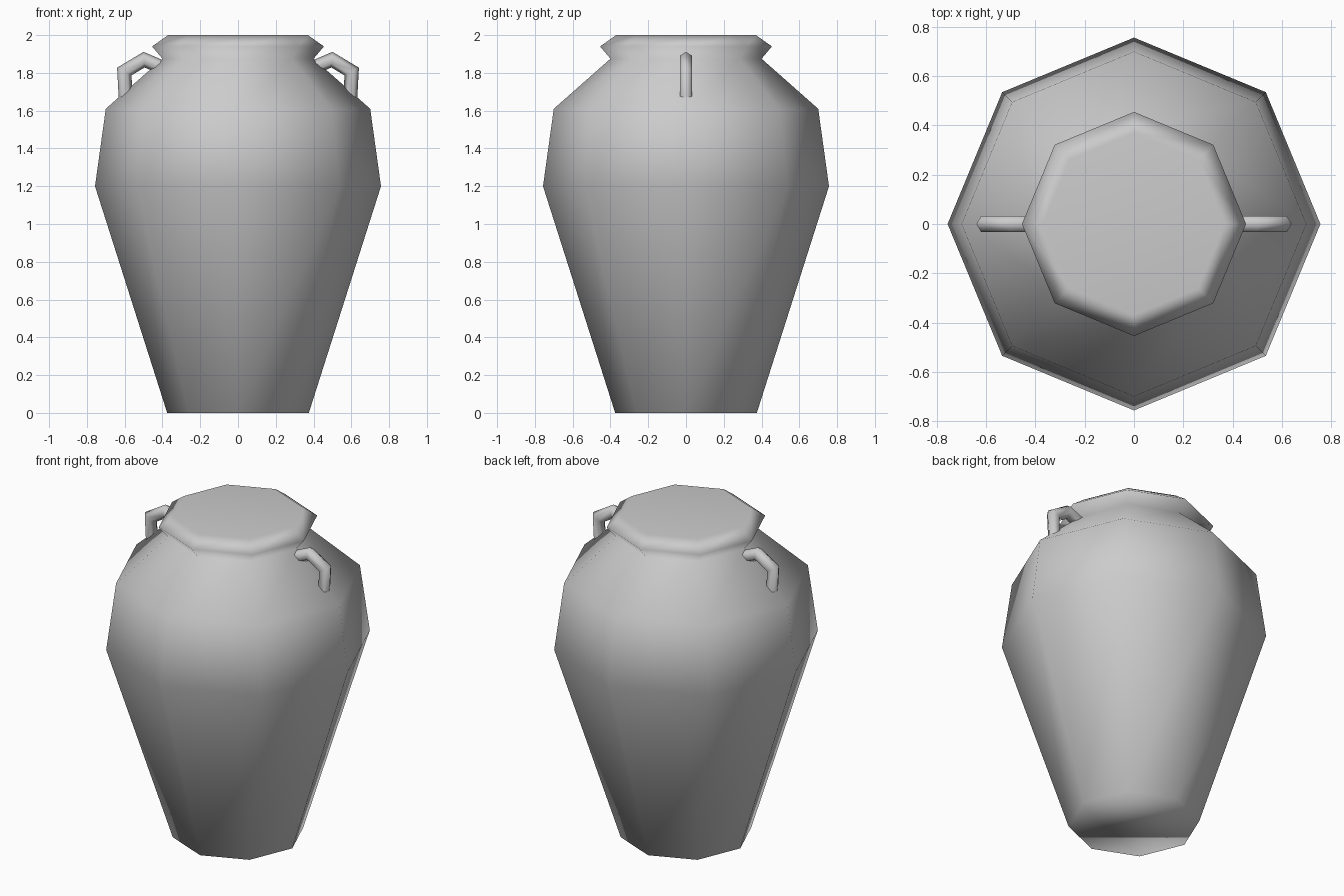
import bpy, bmesh, math
from mathutils import Vector

cube = bpy.data.objects.get("Cube")
if cube:
    bpy.data.objects.remove(cube, do_unlink=True)

clay = bpy.data.materials.new("grey_clay")
clay.use_nodes = True
clay.diffuse_color = (0.6, 0.6, 0.6, 1)
bsdf = next(n for n in clay.node_tree.nodes if n.type == "BSDF_PRINCIPLED")
bsdf.inputs["Base Color"].default_value = clay.diffuse_color
bsdf.inputs["Roughness"].default_value = 0.9


def skin(name, rings, smooth_angle):
    """Join equal rings of points into a capped, smooth-shaded tube."""
    bm = bmesh.new()
    loops = [[bm.verts.new(p) for p in ring] for ring in rings]
    for low, high in zip(loops, loops[1:]):
        n = len(low)
        for i in range(n):
            j = (i + 1) % n
            bm.faces.new((low[i], low[j], high[j], high[i]))
    bm.faces.new(loops[0][::-1])
    bm.faces.new(loops[-1])
    bmesh.ops.recalc_face_normals(bm, faces=bm.faces)
    mesh = bpy.data.meshes.new(name)
    bm.to_mesh(mesh)
    bm.free()
    mesh.materials.append(clay)
    obj = bpy.data.objects.new(name, mesh)
    bpy.context.collection.objects.link(obj)
    bpy.ops.object.select_all(action="DESELECT")
    obj.select_set(True)
    bpy.context.view_layer.objects.active = obj
    bpy.ops.object.shade_smooth_by_angle(angle=math.radians(smooth_angle))
    return obj


def circle(sides):
    return [(math.cos(math.tau * i / sides), math.sin(math.tau * i / sides))
            for i in range(sides)]


# Eight-sided body: foot, belly, shoulder, neck, rim and closed top
profile = [(0.375, 0), (0.757, 1.2), (0.70, 1.61),
           (0.40, 1.875), (0.455, 1.94), (0.37, 2.0)]
body = skin("jar_body",
            [[(r * c, r * s, z) for c, s in circle(8)] for r, z in profile], 100)
weighted = body.modifiers.new("even_shading", "WEIGHTED_NORMAL")
weighted.keep_sharp = True

# Bent six-sided handles, mitred at each corner
path = [Vector(p) for p in ((0.37, 0, 1.815), (0.497, 0, 1.87),
                            (0.602, 0, 1.807), (0.592, 0, 1.62))]
TUBE = 0.037
for side, label in ((1, "left"), (-1, "right")):
    rings = []
    for i, point in enumerate(path):
        before = (point - path[max(i - 1, 0)]).normalized()
        after = (path[min(i + 1, len(path) - 1)] - point).normalized()
        along = (before + after).normalized()
        miter = 1 / max(along.dot(before), along.dot(after))
        out = Vector((-along.z, 0, along.x)) * TUBE * miter
        across = Vector((0, TUBE, 0))
        ring = [point + out * c + across * s for c, s in circle(6)]
        rings.append([(side * p.x, p.y, p.z) for p in ring])
    skin(label + "_handle", rings, 75)
